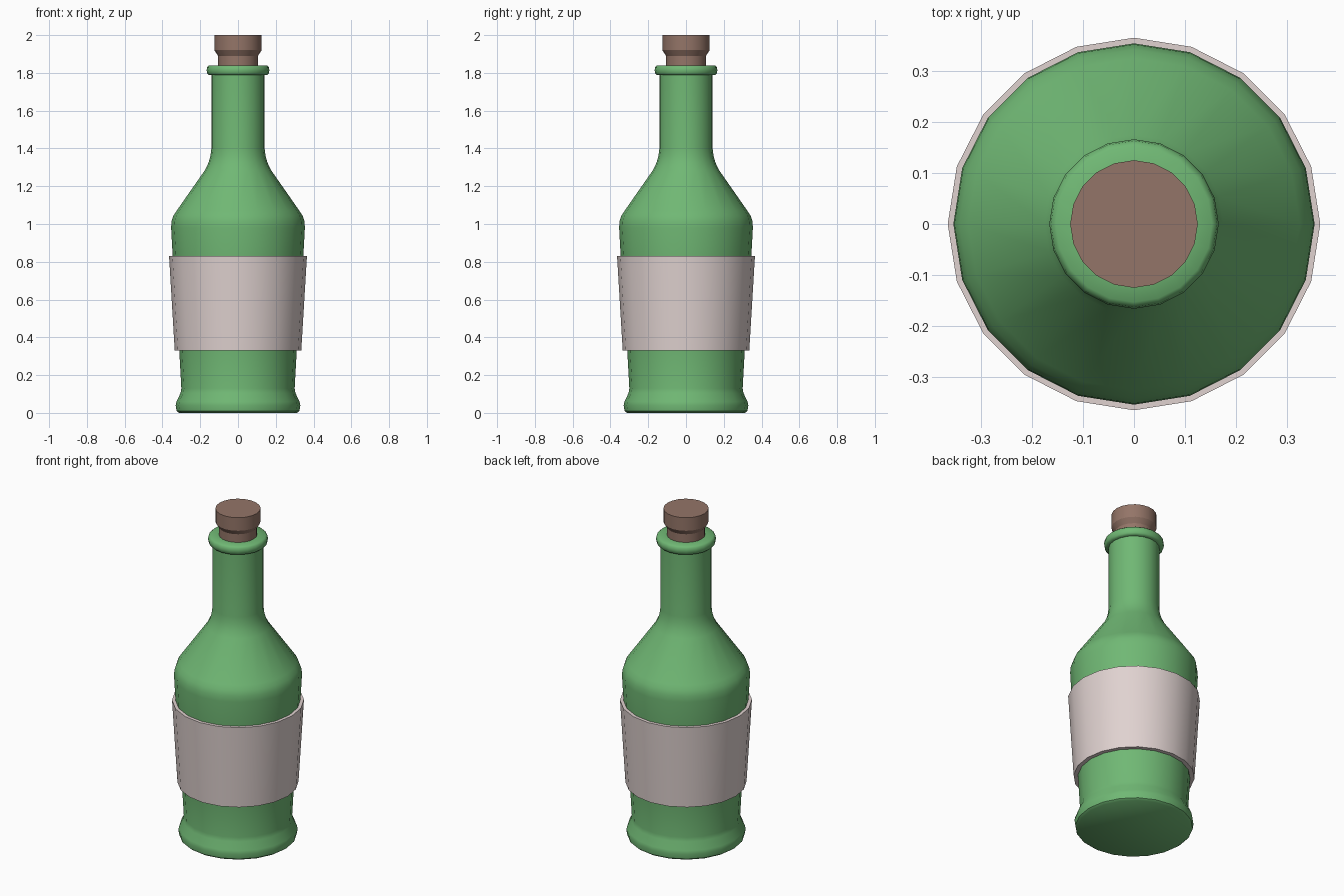
import bpy, bmesh, math

if "Cube" in bpy.data.objects:
    bpy.data.objects.remove(bpy.data.objects["Cube"])

SIDES = 20


def material(name, color):
    m = bpy.data.materials.new(name)
    m.diffuse_color = (*color, 1)
    m.use_nodes = True
    m.node_tree.nodes["Principled BSDF"].inputs["Base Color"].default_value = m.diffuse_color
    return m


def lathe(name, profile, mat, closed=False, angle=40):
    """Spin an (r, z) profile round z; open profiles get flat caps."""
    bm = bmesh.new()
    rings = []
    for r, z in profile:
        rings.append([bm.verts.new((r * math.cos(2 * math.pi * i / SIDES),
                                    r * math.sin(2 * math.pi * i / SIDES), z))
                      for i in range(SIDES)])
    pairs = list(zip(rings, rings[1:]))
    if closed:
        pairs.append((rings[-1], rings[0]))
    else:
        bm.faces.new(rings[0])
        bm.faces.new(rings[-1])
    for a, b in pairs:
        for i in range(SIDES):
            j = (i + 1) % SIDES
            bm.faces.new((a[i], a[j], b[j], b[i]))
    bmesh.ops.recalc_face_normals(bm, faces=bm.faces)
    me = bpy.data.meshes.new(name)
    bm.to_mesh(me)
    bm.free()
    me.materials.append(mat)
    ob = bpy.data.objects.new(name, me)
    bpy.context.collection.objects.link(ob)
    bpy.ops.object.select_all(action='DESELECT')
    ob.select_set(True)
    bpy.context.view_layer.objects.active = ob
    bpy.ops.object.shade_smooth_by_angle(angle=math.radians(angle))
    return ob


green = material("green glass", (0.162, 0.479, 0.175))
paper = material("label paper", (0.745, 0.645, 0.631))
brown = material("cork brown", (0.296, 0.178, 0.138))

# Glass body: flared foot, tapering side, shoulder and neck
lathe("bottle_body", [
    (0.312, 0.0), (0.325, 0.01), (0.330, 0.04), (0.326, 0.06), (0.304, 0.105),
    (0.300, 0.13), (0.311, 0.33), (0.346, 0.83), (0.354, 0.98), (0.352, 1.015),
    (0.342, 1.045), (0.325, 1.07), (0.175, 1.285), (0.156, 1.325),
    (0.146, 1.36), (0.141, 1.40), (0.141, 1.80)], green)

# Rounded lip at the mouth
lathe("bottle_lip", [
    (0.135, 1.788), (0.155, 1.788), (0.163, 1.797), (0.166, 1.814),
    (0.163, 1.831), (0.153, 1.84), (0.10, 1.84)], green, angle=50)

# Wrapped paper label, a thin tapered sleeve
lathe("label", [
    (0.335, 0.33), (0.365, 0.83), (0.342, 0.83), (0.308, 0.33)], paper, closed=True)

# Cork stopper with a wider head
lathe("cork", [
    (0.106, 1.80), (0.106, 1.89), (0.125, 1.92), (0.125, 2.0)], brown, angle=30)
